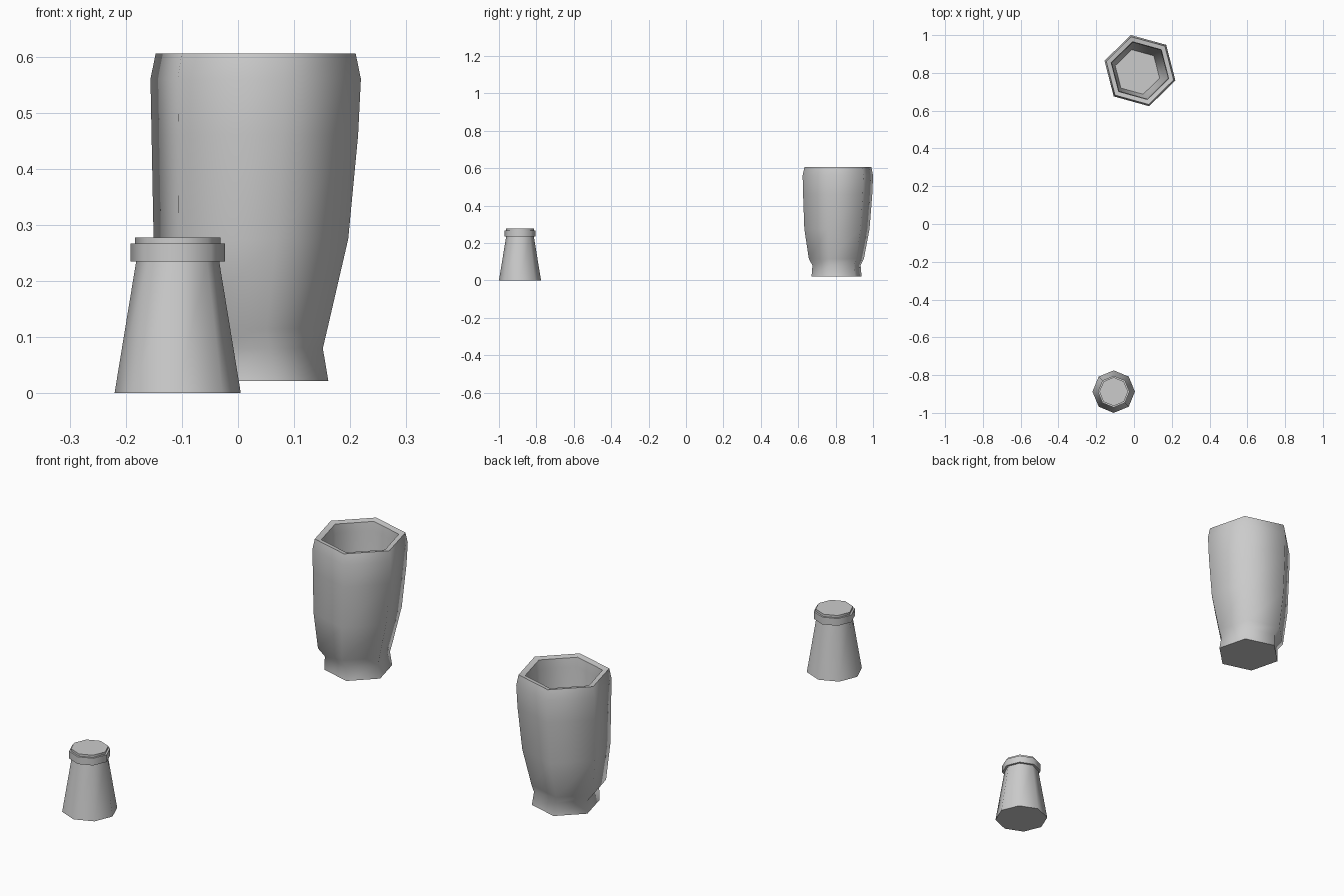
import bpy, bmesh
from math import radians, cos, sin, pi

if "Cube" in bpy.data.objects:
    bpy.data.objects.remove(bpy.data.objects["Cube"])


def lofted(name, sides, turn, rings, smooth_angle):
    """Stack polygon rings (cx, cy, radius, z), cap both ends, smooth by angle."""
    bm = bmesh.new()
    loops = []
    for cx, cy, r, z in rings:
        loops.append([bm.verts.new((cx + r * cos(turn + 2 * pi * i / sides),
                                    cy + r * sin(turn + 2 * pi * i / sides), z))
                      for i in range(sides)])
    for a, b in zip(loops, loops[1:]):
        for i in range(sides):
            j = (i + 1) % sides
            bm.faces.new((a[i], a[j], b[j], b[i]))
    bm.faces.new(loops[0][::-1])
    bm.faces.new(loops[-1])
    bmesh.ops.recalc_face_normals(bm, faces=bm.faces)
    mesh = bpy.data.meshes.new(name)
    bm.to_mesh(mesh)
    bm.free()
    obj = bpy.data.objects.new(name, mesh)
    bpy.context.collection.objects.link(obj)
    bpy.ops.object.select_all(action='DESELECT')
    obj.select_set(True)
    bpy.context.view_layer.objects.active = obj
    bpy.ops.object.shade_smooth_by_angle(angle=smooth_angle)
    return obj


# small tapered jar with a collar and a flat lid
jar = [(0.1125, 0.0), (0.074, 0.235), (0.084, 0.235),
       (0.084, 0.267), (0.076, 0.267), (0.076, 0.277)]
lofted("small_jar", 8, 0.0,
       [(-0.1075, -0.8875, r, z) for r, z in jar], radians(50))

# tall six-sided vase: slightly lopsided outside, then rim and hollow inside
vase = [(0.028, 0.805, 0.138, 0.022),
        (0.023, 0.805, 0.133, 0.080),
        (0.013, 0.804, 0.152, 0.115),
        (0.023, 0.807, 0.180, 0.275),
        (0.030, 0.811, 0.191, 0.460),
        (0.0315, 0.812, 0.1946, 0.560),
        (0.0315, 0.812, 0.185, 0.605),
        (0.0315, 0.812, 0.158, 0.600),
        (0.0315, 0.812, 0.154, 0.560),
        (0.025, 0.808, 0.150, 0.280),
        (0.018, 0.805, 0.122, 0.120)]
lofted("tall_vase", 6, radians(-15.5), vase, radians(65))
